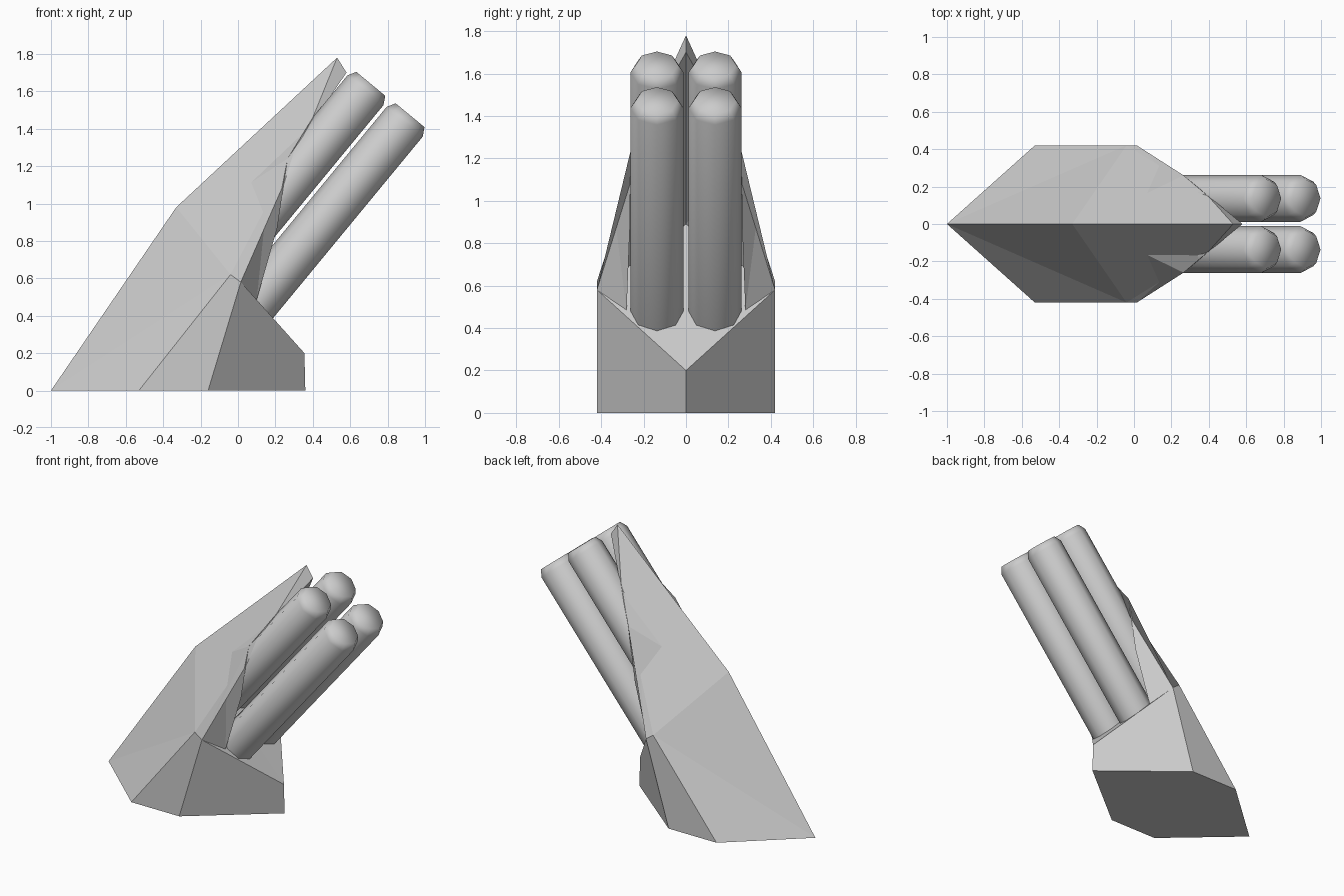
import bpy, math
from mathutils import Vector

if "Cube" in bpy.data.objects:
    bpy.data.objects.remove(bpy.data.objects["Cube"])


def make_object(name, verts, faces, mirror=False):
    mesh = bpy.data.meshes.new(name)
    mesh.from_pydata(verts, [], faces)
    obj = bpy.data.objects.new(name, mesh)
    bpy.context.collection.objects.link(obj)
    bpy.context.view_layer.objects.active = obj
    if mirror:
        mod = obj.modifiers.new("Mirror", 'MIRROR')
        mod.use_axis = (False, True, False)
    return obj


def named_mesh(name, points, face_names):
    keys = list(points)
    faces = [[keys.index(k) for k in f.split()] for f in face_names]
    return make_object(name, [points[k] for k in keys], faces, mirror=True)


P = {
    "tail": (-1, 0, 0), "base_b": (-.53, .42, 0), "base_f": (-.16, .42, 0),
    "nose": (.36, 0, 0), "lip": (.355, 0, .2),
    "side": (-.04, .42, .62), "side_in": (.015, .42, .58),
    "ridge": (-.33, 0, .98), "peak": (.53, 0, 1.78), "peak_in": (.58, 0, 1.70),
    "rim": (.40, .145, 1.46), "rim_in": (.265, .26, 1.24),
    "deep": (-.27, 0, .89),
}

# Faceted housing: outer hood, base, sloping floor and hollow underside
named_mesh("housing", P, [
    "tail base_b base_f nose",
    "tail side base_b", "tail ridge side", "ridge peak rim side",
    "base_b side side_in base_f",
    "base_f side_in lip nose",
    "lip side_in deep",
    "deep side_in rim_in", "deep rim_in peak_in",
    "side rim rim_in side_in", "rim peak peak_in rim_in",
])

# Small cheek panels between the hood rim and the tubes
C = {
    "side_in": P["side_in"], "rim_in": P["rim_in"],
    "foot": (.10, .28, .485), "tip": (.145, .335, .92), "mid": (.21, .265, .87),
}
named_mesh("cheek_panel", C, ["side_in foot tip", "foot mid rim_in tip"])


# Launch tubes: eight-sided, with a chamfered rounded end
def tube(name, start, end, y, radius=.125, sides=8):
    a, b = Vector((start[0], y, start[1])), Vector((end[0], y, end[1]))
    d = (b - a).normalized()
    u = Vector((0, 1, 0))
    v = d.cross(u)
    rings = [(a, radius), (b - d * .045, radius), (b, radius * .8)]
    verts = []
    for c, r in rings:
        for i in range(sides):
            t = 2 * math.pi * i / sides
            verts.append(c + r * (math.cos(t) * u + math.sin(t) * v))
    faces = [list(range(sides))[::-1], list(range(2 * sides, 3 * sides))]
    for k in range(2):
        for i in range(sides):
            j = (i + 1) % sides
            faces.append([k * sides + i, k * sides + j,
                          (k + 1) * sides + j, (k + 1) * sides + i])
    obj = make_object(name, verts, faces)
    for p in obj.data.polygons:
        p.use_smooth = True
    obj.data.set_sharp_from_angle(angle=math.radians(65))


for side, y in (("left", -.137), ("right", .137)):
    tube("lower_tube_" + side, (.088, .463), (.92, 1.472), y)
    tube("upper_tube_" + side, (-.095, .665), (.71, 1.64), y)

# Outward normals on the closed housing
import bmesh
mesh = bpy.data.objects["housing"].data
bm = bmesh.new()
bm.from_mesh(mesh)
bmesh.ops.recalc_face_normals(bm, faces=bm.faces)
bm.to_mesh(mesh)
bm.free()
